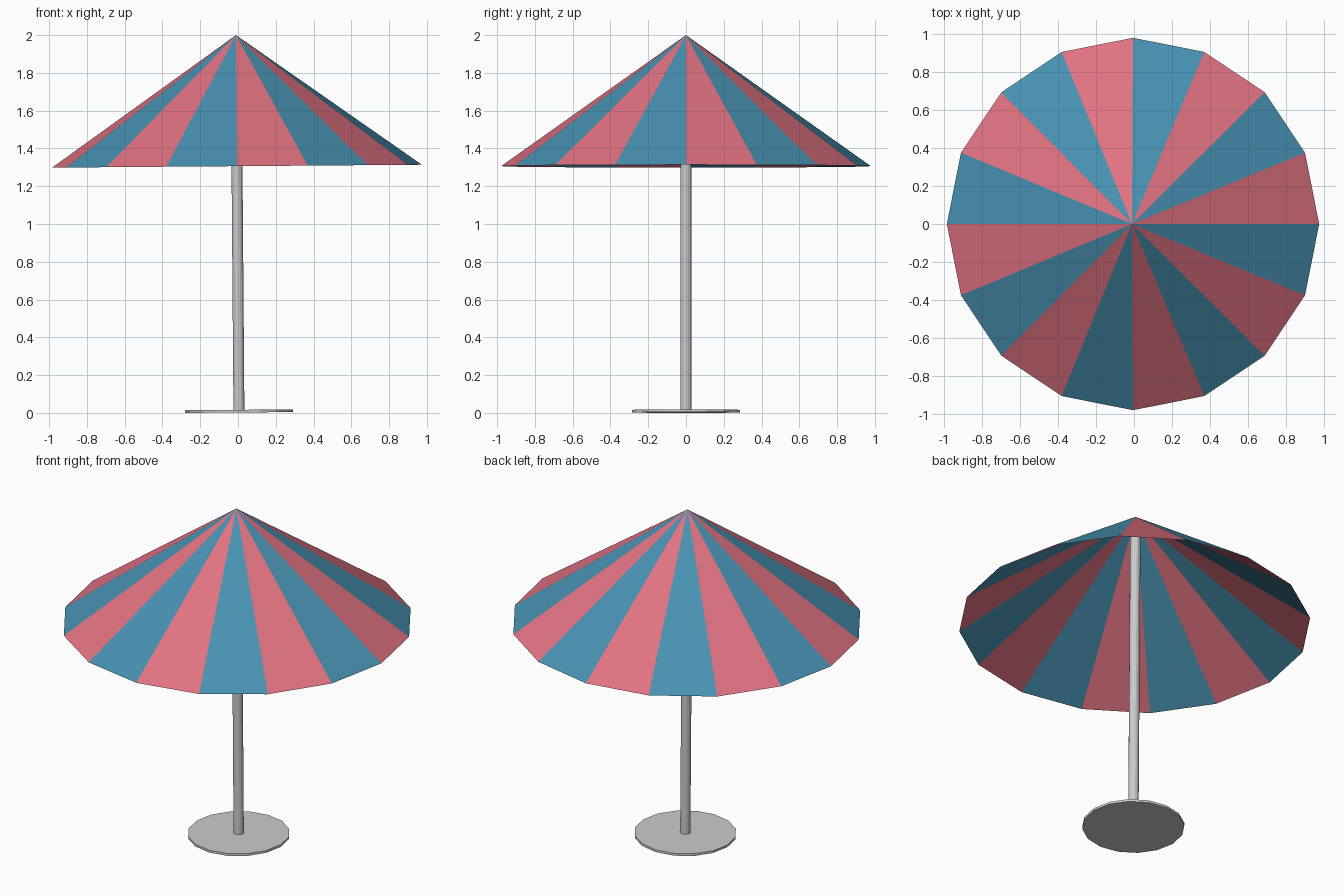
import bpy
import bmesh
from math import radians
from mathutils import Matrix

if "Cube" in bpy.data.objects:
    bpy.data.objects.remove(bpy.data.objects["Cube"])

SIDES = 16
# The whole parasol leans very slightly towards -x
LEAN = Matrix.Translation((0.005, 0, 0.0022)) @ Matrix.Rotation(radians(-0.45), 4, 'Y')


def material(name, rgb):
    mat = bpy.data.materials.new(name)
    mat.diffuse_color = (*rgb, 1)
    mat.use_nodes = True
    mat.node_tree.nodes["Principled BSDF"].inputs["Base Color"].default_value = mat.diffuse_color
    return mat


def cone_part(name, r_bottom, r_top, z0, z1, caps=True):
    """Faceted cone or cylinder with a vertex on the +x axis."""
    bm = bmesh.new()
    bmesh.ops.create_cone(
        bm, cap_ends=caps, segments=SIDES, radius1=r_bottom, radius2=r_top,
        depth=z1 - z0,
        matrix=Matrix.Translation((0, 0, (z0 + z1) / 2)) @ Matrix.Rotation(radians(90), 4, 'Z'))
    bmesh.ops.remove_doubles(bm, verts=bm.verts, dist=1e-5)
    mesh = bpy.data.meshes.new(name)
    bm.to_mesh(mesh)
    bm.free()
    obj = bpy.data.objects.new(name, mesh)
    bpy.context.collection.objects.link(obj)
    obj.matrix_world = LEAN
    return obj


# Foot plate and pole
cone_part("base", 0.285, 0.285, 0, 0.014)
cone_part("pole", 0.029, 0.029, 0.01, 1.965)

# Open canopy with alternating coloured panels
canopy = cone_part("canopy", 0.979, 0, 1.304, 1.998, caps=False)
canopy.data.materials.append(material("canopy_red", (0.75, 0.17, 0.22)))
canopy.data.materials.append(material("canopy_blue", (0.065, 0.285, 0.445)))
for face in canopy.data.polygons:
    c = face.center
    angle = c.xy.angle_signed((1, 0)) % radians(360)
    face.material_index = int(angle / radians(360 / SIDES)) % 2
